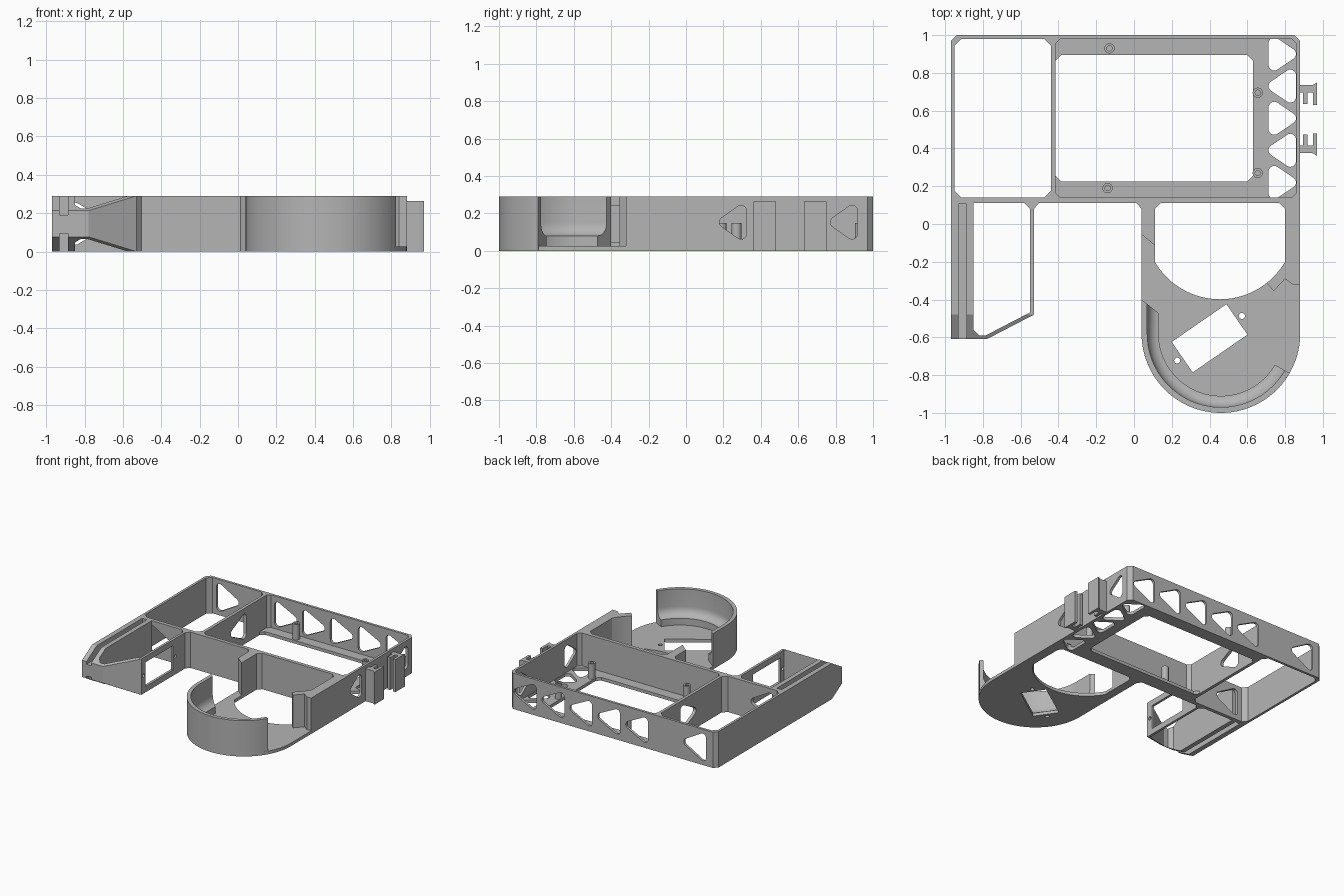
import bpy, bmesh, math
from mathutils import Vector, Matrix
from mathutils.geometry import convex_hull_2d

cube = bpy.data.objects.get("Cube")
if cube:
    bpy.data.objects.remove(cube, do_unlink=True)

grey = bpy.data.materials.new("plain grey")
grey.use_nodes = True
grey.diffuse_color = (0.46, 0.46, 0.46, 1)
grey.node_tree.nodes["Principled BSDF"].inputs["Base Color"].default_value = grey.diffuse_color

H = 0.29        # overall height
FLOOR = 0.025   # floor plate thickness
OUT = 0.1       # cutter overshoot
AXES = {"x": lambda u, v, w: (w, u, v),
        "y": lambda u, v, w: (u, w, v),
        "z": lambda u, v, w: (u, v, w)}


def finish(name, bm):
    bmesh.ops.recalc_face_normals(bm, faces=bm.faces[:])
    mesh = bpy.data.meshes.new(name)
    bm.to_mesh(mesh)
    bm.free()
    mesh.materials.append(grey)
    ob = bpy.data.objects.new(name, mesh)
    bpy.context.collection.objects.link(ob)
    return ob


def prism(name, pts, lo, hi, axis="z"):
    """Extrude a flat outline from lo to hi along an axis."""
    bm = bmesh.new()
    put = AXES[axis]
    a = [bm.verts.new(put(p[0], p[1], lo)) for p in pts]
    b = [bm.verts.new(put(p[0], p[1], hi)) for p in pts]
    bm.faces.new(a)
    bm.faces.new(b)
    n = len(pts)
    for i in range(n):
        bm.faces.new((a[i], a[(i + 1) % n], b[(i + 1) % n], b[i]))
    return finish(name, bm)


def activate(ob):
    bpy.ops.object.select_all(action="DESELECT")
    ob.select_set(True)
    bpy.context.view_layer.objects.active = ob


def cut(ob, pts, lo, hi, axis="z"):
    """Subtract an extruded outline from a part."""
    tool = prism("cutter", pts, lo, hi, axis)
    activate(ob)
    mod = ob.modifiers.new("cut", "BOOLEAN")
    mod.operation, mod.solver, mod.object = "DIFFERENCE", "EXACT", tool
    bpy.ops.object.modifier_apply(modifier=mod.name)
    bpy.data.objects.remove(tool, do_unlink=True)


def smooth(ob):
    activate(ob)
    bpy.ops.object.shade_smooth_by_angle(angle=math.radians(30))


def rect(x0, x1, y0, y1, c=0.0):
    """Rectangle with chamfered corners."""
    if not c:
        return [(x0, y0), (x1, y0), (x1, y1), (x0, y1)]
    return [(x0 + c, y0), (x1 - c, y0), (x1, y0 + c), (x1, y1 - c),
            (x1 - c, y1), (x0 + c, y1), (x0, y1 - c), (x0, y0 + c)]


def arc(cx, cy, r, a0, a1, n):
    steps = [math.radians(a0 + (a1 - a0) * i / n) for i in range(n + 1)]
    return [(cx + r * math.cos(t), cy + r * math.sin(t)) for t in steps]


def circle(cx, cy, r, n=20):
    return arc(cx, cy, r, 0, 360, n)[:-1]


def triangle(cx, cy, w, h, tip=1, r=0.03):
    """Rounded triangle whose tip points along the first axis."""
    base, nose = cx - tip * (w / 2 - r), cx + tip * (w / 2 - r)
    pts = [Vector(p) for c in ((base, cy + h / 2 - r), (base, cy - h / 2 + r), (nose, cy))
           for p in circle(c[0], c[1], r, 24)]
    return [pts[i] for i in convex_hull_2d(pts)]


# Main frame with two bays, the right one floored
frame = prism("main_frame", rect(-0.97, 0.88, 0.11, 1.0, 0.03)[2:6]
              + [(-0.94, 1.0), (-0.97, 0.97), (-0.97, 0.11), (0.88, 0.11)], 0, H)
frame_outline = None
cut(frame, rect(-0.95, -0.44, 0.14, 0.98, 0.035), -OUT, H + OUT)
cut(frame, rect(-0.415, 0.86, 0.14, 0.98, 0.025), FLOOR, H + OUT)
cut(frame, rect(-0.415, 0.63, 0.225, 0.895, 0.03), -OUT, FLOOR + 0.02)

# Weight saving holes: floor, back wall, side wall, divider and front wall
for i in range(5):
    cut(frame, triangle(0.785, 0.9 - 0.17 * i, 0.145, 0.175, 1 if i % 2 == 0 else -1),
        -OUT, FLOOR + 0.02)
    cut(frame, triangle(-0.26 + 0.25 * i, 0.145, 0.2, 0.2), 0.97, 1.1, "y")
for lo, hi in ((0.97, 1.1), (0.05, 0.16)):
    cut(frame, triangle(-0.78, 0.145, 0.2, 0.22), lo, hi, "y")
for y in (0.252, 0.845):
    cut(frame, triangle(y, 0.153, 0.145, 0.18, -1), 0.845, 0.95, "x")
cut(frame, triangle(0.6, 0.145, 0.2, 0.2, -1), -0.46, -0.39, "x")

# Hollow mounting posts
for i, (x, y) in enumerate(((-0.13, 0.93), (0.655, 0.695), (0.655, 0.27), (-0.14, 0.19))):
    post = prism(f"mounting_post_{i + 1}", circle(x, y, 0.027), FLOOR - 0.005, 0.15)
    cut(post, circle(x, y, 0.014), 0.05, 0.2)
    smooth(post)

# Side clips, mirrored about their midline
clip = [(0.875, 0.735), (0.945, 0.735), (0.97, 0.75), (0.97, 0.63), (0.948, 0.63), (0.948, 0.695),
        (0.918, 0.695), (0.918, 0.635), (0.895, 0.635), (0.895, 0.695), (0.875, 0.695)]
prism("back_clip", clip, 0, 0.263)
prism("front_clip", [(x, 1.11 - y) for x, y in clip], 0, 0.263)

# Left arm with angled nose
arm = prism("side_arm", [(-0.97, 0.115), (-0.97, -0.61), (-0.78, -0.61), (-0.53, -0.48),
                         (-0.53, 0.08), (-0.5, 0.115)], 0, H)
cut(arm, [(-0.85, 0.2), (-0.85, -0.56), (-0.82, -0.59), (-0.785, -0.59), (-0.55, -0.468),
          (-0.55, 0.08), (-0.58, 0.11), (-0.58, 0.2)], -OUT, H + OUT)
for lo, hi in ((0.19, H + OUT), (-OUT, 0.095)):
    cut(arm, rect(-0.93, -0.887, -0.7, 0.105), lo, hi)
for side in (1, -1):
    z = lambda d: H / 2 + side * d
    cut(arm, [(-0.48, z(0.145)), (-0.61, z(0.068)), (-0.74, z(-0.009 + 0.02)),
              (-0.74, z(0.3)), (-0.48, z(0.3))], -1.1, -0.4, "x")

# Motor window and screw holes in the arm
cut(arm, rect(-0.426, -0.074, 0.047, 0.243), -0.6, -0.5, "x")
for y in (-0.452, -0.045):
    cut(arm, circle(y, 0.145, 0.014, 16), -0.6, -0.5, "x")

# Rounded base plate
opening = [(0.14, 0.11), (0.11, 0.08)] + arc(0.455, 0.0, 0.3985, 210, 330, 32) \
    + [(0.8, 0.08), (0.77, 0.11)]
base = prism("round_base", [(0.88, 0.115), (0.04, 0.115)]
             + arc(0.46, -0.58, 0.42, 180, 360, 64), 0, FLOOR)
cut(base, opening, -OUT, H + OUT)
turn = Matrix.Rotation(math.radians(34.6), 2)
centre = Vector((0.4, -0.605))
cut(base, [centre + turn @ Vector(p) for p in rect(-0.176, 0.176, -0.098, 0.098)], -OUT, OUT)
for d in (-0.208, 0.208):
    p = centre + turn @ Vector((d, 0))
    cut(base, circle(p.x, p.y, 0.016), -OUT, OUT)

# Straight walls beside the opening, with broken ends
left_wall = prism("left_base_wall", [(0.01, 0.115), (0.04, 0.08), (0.04, -0.055), (0.13, -0.13),
                                     (0.15, 0.115)], 0, H)
right_wall = prism("right_base_wall", [(0.76, 0.115), (0.88, 0.115), (0.88, -0.32), (0.84, -0.32),
                                       (0.8, -0.29), (0.74, -0.355), (0.69, -0.3), (0.76, -0.2)],
                   FLOOR - 0.005, H)
for wall in (left_wall, right_wall):
    cut(wall, opening, -OUT, H + OUT)
    smooth(wall)

# Curved rim: section (inset, height) with a fillet, swept round the base
section = [(0, 0.005), (0, H), (0.03, H)]
section += [(0.09 + x, 0.15 + z) for x, z in arc(0, 0, 1, 180, 270, 8)
            for x, z in [(x * 0.06, z * 0.07)]]
section += [(0.09, 0.005)]
bm = bmesh.new()
rings = [[bm.verts.new((0.04 + d, -0.4 - 0.8 * d, z)) for d, z in section]]
for i in range(49):
    t = math.radians(180 + 150 * i / 48)
    rings.append([bm.verts.new((0.46 + (0.42 - d) * math.cos(t),
                                -0.58 + (0.42 - d) * math.sin(t), z)) for d, z in section])
for a, b in zip(rings, rings[1:]):
    for j in range(len(section)):
        k = (j + 1) % len(section)
        bm.faces.new((a[j], a[k], b[k], b[j]))
bm.faces.new(rings[0])
bm.faces.new(rings[-1])
smooth(finish("curved_rim", bm))
smooth(base)
